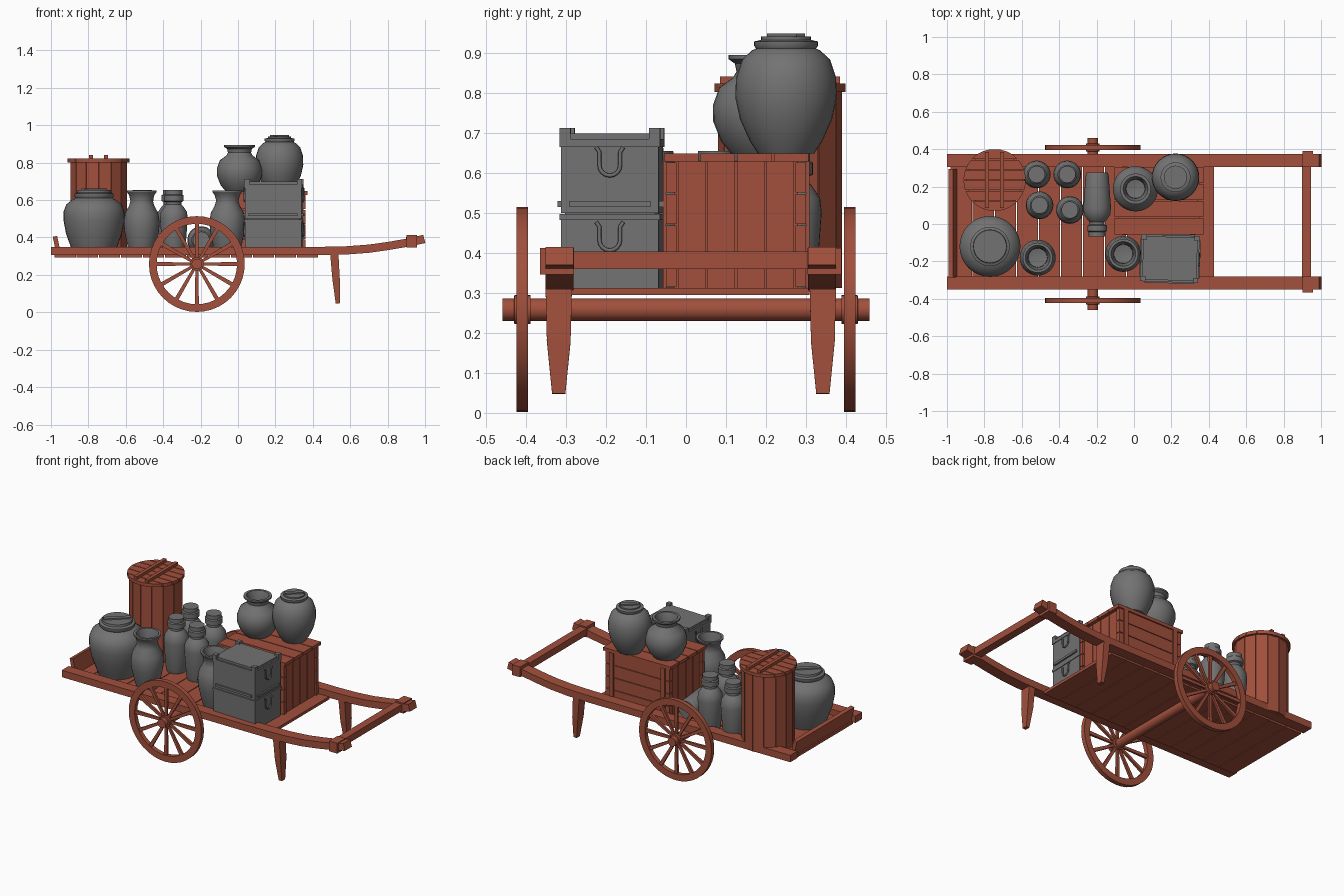
import bpy, bmesh, math
from math import sin, cos, pi, radians
from mathutils import Matrix, Vector

cube = bpy.data.objects.get("Cube")
if cube:
    bpy.data.objects.remove(cube, do_unlink=True)


def material(name, rgb):
    m = bpy.data.materials.new(name)
    m.use_nodes = True
    m.diffuse_color = (*rgb, 1)
    m.node_tree.nodes["Principled BSDF"].inputs["Base Color"].default_value = (*rgb, 1)
    return m


WOOD = material("red brown wood", (0.36, 0.08, 0.045))
GREY = material("grey clay", (0.17, 0.17, 0.17))


def finish(name, bm, mat, matrix=Matrix(), smooth=False):
    bmesh.ops.recalc_face_normals(bm, faces=bm.faces)
    me = bpy.data.meshes.new(name)
    bm.to_mesh(me)
    bm.free()
    me.materials.append(mat)
    ob = bpy.data.objects.new(name, me)
    ob.matrix_world = matrix
    bpy.context.collection.objects.link(ob)
    if smooth:
        bpy.ops.object.select_all(action='DESELECT')
        ob.select_set(True)
        bpy.context.view_layer.objects.active = ob
        bpy.ops.object.shade_smooth_by_angle(angle=radians(35))
    return ob


def add_box(bm, lo, hi, m=Matrix(), taper=1):
    """Box between two corners; taper scales x and y of its lower end."""
    lo, hi = Vector(lo), Vector(hi)
    mid, size = (lo + hi) / 2, hi - lo
    for v in bmesh.ops.create_cube(bm, size=1)["verts"]:
        k = taper if v.co.z < 0 else 1
        v.co = m @ (mid + Vector((v.co.x * size.x * k, v.co.y * size.y * k, v.co.z * size.z)))


def boxes(name, mat, items, matrix=Matrix()):
    bm = bmesh.new()
    for lo, hi in items:
        add_box(bm, lo, hi)
    return finish(name, bm, mat, matrix)


def lathe(name, mat, profile, matrix, seg=32, closed=False):
    """Revolve (radius, height) points about z."""
    bm = bmesh.new()
    vs = [bm.verts.new((r, 0, z)) for r, z in profile]
    pairs = list(zip(vs, vs[1:])) + ([(vs[-1], vs[0])] if closed else [])
    es = [bm.edges.new(p) for p in pairs]
    bmesh.ops.spin(bm, geom=vs + es, cent=(0, 0, 0), axis=(0, 0, 1), angle=2 * pi, steps=seg)
    bmesh.ops.remove_doubles(bm, verts=bm.verts, dist=1e-5)
    return finish(name, bm, mat, matrix, True)


def at(x, y, z):
    return Matrix.Translation((x, y, z))


ALONG_Y = Matrix.Rotation(radians(90), 4, 'X')
BED = 0.312
MID = 0.012    # centre line of the cart frame

# Side rails that sweep up into the pulling shafts
path = [(-1, .328), (.45, .328), (.58, .331), (.7, .34), (.8, .354), (.9, .371), (.99, .392)]
for side, s in (("left", 1), ("right", -1)):
    bm = bmesh.new()
    outline = [(x, z + .022) for x, z in path] + [(x + .012 * (x > .9), z - .022) for x, z in path[::-1]]
    face = bm.faces.new([bm.verts.new((x, MID + s * .328 - .035, z)) for x, z in outline])
    new = bmesh.ops.extrude_face_region(bm, geom=[face])["geom"]
    bmesh.ops.translate(bm, vec=(0, .07, 0), verts=[v for v in new if isinstance(v, bmesh.types.BMVert)])
    finish(side + "_rail", bm, WOOD)

    # Tapered prop leg
    bm = bmesh.new()
    add_box(bm, (-.022, -.033, -.13), (.022, .033, 0), taper=.9)
    add_box(bm, (-.02, -.03, -.265), (.02, .03, -.13), taper=.55)
    finish(side + "_leg", bm, WOOD, at(.515, MID + s * .33, .312) @ Matrix.Rotation(radians(-4), 4, 'Y'))

    # Spoked wheel
    hub = at(-.22, s * .409, .258)
    lathe(side + "_wheel_rim", WOOD, [(.215, -.014), (.256, -.014), (.256, .014), (.215, .014)],
          hub @ ALONG_Y, 40, True)
    lathe(side + "_wheel_hub", WOOD, [(0, -.024), (.036, -.02), (.036, .02), (0, .024)], hub @ ALONG_Y, 24)
    bm = bmesh.new()
    for i in range(12):
        add_box(bm, (-.011, -.008, .02), (.011, .008, .222), Matrix.Rotation(i * pi / 6, 4, 'Y'), .7)
    finish(side + "_wheel_spokes", bm, WOOD, hub)

lathe("axle", WOOD, [(0, -.459), (.028, -.459), (.028, .459), (0, .459)], at(-.22, 0, .258) @ ALONG_Y, 24)

# Bed planks, crossbar and tail board
boxes("bed_planks", WOOD, [((x, -.285, .294), (x + .113, .309, BED))
                           for x in [-.98 + i * .1178 for i in range(12)]])
boxes("shaft_crossbar", WOOD, [((.897, -.29, .36), (.947, .31, .403)),
                               ((.9, -.365, .346), (.957, -.28, .412)),
                               ((.9, .304, .346), (.957, .389, .412))])
boxes("tail_board", WOOD, [((-.012, -.285, 0), (.012, .295, .1))],
      at(-.958, 0, .308) @ Matrix.Rotation(radians(-12), 4, 'Y'))

# Tall tub made of staves, with a slatted lid
tub = at(-.745, .235, BED)
bm = bmesh.new()
N = 14
for i in range(N):
    add_box(bm, (.125, -.0325, 0), (.151, .0325, .49), Matrix.Rotation(2 * pi * i / N, 4, 'Z'))
finish("tub_staves", bm, WOOD, tub)
lathe("tub_core", WOOD, [(0, .01), (.135, .01), (.135, .485), (0, .485)], tub, 28)
bm = bmesh.new()
R, SLAT = .166, .0553
for i in range(6):
    y0, y1 = -R + i * SLAT + .002, -R + (i + 1) * SLAT - .002
    ys = [y0 + (y1 - y0) * k / 5 for k in range(6)]
    half = [(math.sqrt(R * R - y * y), y) for y in ys]
    for z, flip in ((.49, 1), (.511, -1)):
        pts = half + [(-x, y) for x, y in half[::-1]]
        ring = [bm.verts.new((x, y, z)) for x, y in pts]
        bm.faces.new(ring)
        if flip == 1:
            low = ring
    for k in range(len(ring)):
        j = (k + 1) % len(ring)
        bm.faces.new((low[k], low[j], ring[j], ring[k]))
finish("tub_lid_slats", bm, WOOD, tub)
boxes("tub_lid_bars", WOOD, [((x - .011, -.15, .508), (x + .011, .15, .529)) for x in (-.04, .04)], tub)

# Wooden crate: horizontal side boards, vertical end boards, planked lid
x0, x1, y0, y1, top = -.095, .36, -.05, .3, .628
parts = [((x0 + .02, y0 + .02, BED), (x1 - .02, y1 - .02, top))]
rows = 4
h = (top - BED) / rows
for i in range(rows):
    z = BED + i * h
    for ya, yb in ((y0, y0 + .026), (y1 - .026, y1)):
        parts.append(((x0, ya, z + .002), (x1, yb, z + h - .002)))
w = (y1 - y0 - .056) / 4
for i in range(4):
    y = y0 + .028 + i * w
    for xa, xb in ((x0 + .01, x0 + .03), (x1 - .03, x1 - .01)):
        parts.append(((xa, y + .002, BED), (xb, y + w - .002, top)))
for xa in (x0 + .03, x1 - .06):
    parts += [((xa, y0 - .008, BED), (xa + .03, y0, top)), ((xa, y1, BED), (xa + .03, y1 + .008, top))]
boxes("crate_body", WOOD, parts)
lw = .366 / 4
boxes("crate_lid", WOOD, [((x0 - .01, -.055 + i * lw, top), (x1 + .012, -.055 + (i + 1) * lw - .005, top + .02))
                          for i in range(4)])

# Grey two-tier chest with lips, corner caps and drop handles
chest = at(.192, -.185, BED) @ Matrix.Rotation(radians(-2), 4, 'Z')
hx, hy = .151, .122
parts = [((-hx, -hy, 0), (hx, hy, .183)), ((-hx, -hy, .187), (hx, hy, .372)),
         ((-hx + .01, -hy + .01, .18), (hx - .01, hy - .01, .2)),
         ((-hx - .004, -hy - .004, .17), (hx + .004, hy + .004, .185)),
         ((-hx - .004, -hy - .004, .352), (hx + .004, hy + .004, .372)),
         ((-hx + .006, -hy + .006, .37), (hx - .006, hy - .006, .386)),
         ((-hx + .02, -hy - .01, .203), (hx - .02, hy + .01, .217)),
         ((-hx - .01, -hy + .02, .203), (hx + .01, hy - .02, .217))]
for sx in (-1, 1):
    for sy in (-1, 1):
        cx, cy = sx * (hx - .01), sy * (hy - .01)
        parts.append(((cx - .014, cy - .014, .37), (cx + .014, cy + .014, .4)))
boxes("chest", GREY, parts, chest)
for sx in (-1, 1):
    for tier, z in (("lower", .165), ("upper", .352)):
        cu = bpy.data.curves.new("chest_handle", 'CURVE')
        cu.dimensions = '3D'
        cu.bevel_depth, cu.bevel_resolution = .005, 2
        sp = cu.splines.new('POLY')
        pts = [(-.034, 0), (-.026, -.012)] + [(-.026 * cos(a * pi / 8), -.045 - .026 * sin(a * pi / 8))
                                             for a in range(9)] + [(.026, -.012), (.034, 0)]
        sp.points.add(len(pts) - 1)
        for p, (y, dz) in zip(sp.points, pts):
            p.co = (sx * (hx + .006), y, z + dz, 1)
        cu.materials.append(GREY)
        ob = bpy.data.objects.new(tier + "_chest_handle", cu)
        ob.matrix_world = chest
        bpy.context.collection.objects.link(ob)

# Clay vessel profiles
BIG = [(0, 0), (.11, 0), (.125, .04), (.15, .11), (.163, .18), (.163, .225), (.148, .265), (.115, .29),
       (.098, .298), (.105, .308), (.105, .322), (.09, .328), (.088, .342), (0, .342)]
VASE = [(0, 0), (.062, 0), (.075, .04), (.092, .12), (.096, .17), (.088, .22), (.066, .26), (.06, .285),
        (.068, .315), (.08, .332), (.08, .34), (.066, .34), (.052, .29), (.05, .25), (0, .24)]
BOTTLE = [(0, 0), (.056, 0), (.062, .02), (.074, .19), (.07, .225), (.05, .255), (.04, .265), (.04, .278),
          (.052, .283), (.052, .313), (.045, .318), (.045, .342), (0, .342)]
SQUAT = [(0, 0), (.075, 0), (.1, .03), (.12, .08), (.121, .12), (.105, .165), (.07, .19), (.062, .205),
         (.066, .225), (.082, .236), (.082, .246), (.066, .246), (.052, .205), (.05, .18), (0, .17)]
TALL = [(0, 0), (.07, 0), (.09, .03), (.115, .085), (.127, .14), (.125, .19), (.11, .235), (.085, .258),
        (.075, .262), (.08, .27), (.08, .28), (.062, .284), (.062, .292), (0, .292)]

CRATE_TOP = top + .02
lathe("large_jar", GREY, BIG, at(-.77, -.12, BED))
lathe("tall_jar", GREY, TALL, at(.222, .25, CRATE_TOP))
lathe("squat_vase", GREY, SQUAT, at(.008, .188, CRATE_TOP))
for i, (x, y) in enumerate([(-.515, -.18), (-.057, -.16)]):
    lathe(f"vase_{i + 1}", GREY, VASE, at(x, y, BED))
for i, (x, y) in enumerate([(-.52, .265), (-.357, .265), (-.505, .1), (-.343, .075)]):
    lathe(f"bottle_{i + 1}", GREY, BOTTLE, at(x, y, BED))
lathe("lying_bottle", GREY, BOTTLE, at(-.197, .275, BED + .074) @ ALONG_Y)

# Bar handles on the jar lids
for name, x, y, z, r in (("large_jar", -.77, -.12, BED + .34, .08), ("tall_jar", .222, .25, CRATE_TOP + .29, .055)):
    boxes(name + "_lid_bar", GREY, [((-r, -.014, 0), (r, .014, .01))],
          at(x, y, z) @ Matrix.Rotation(radians(42), 4, 'Z'))
